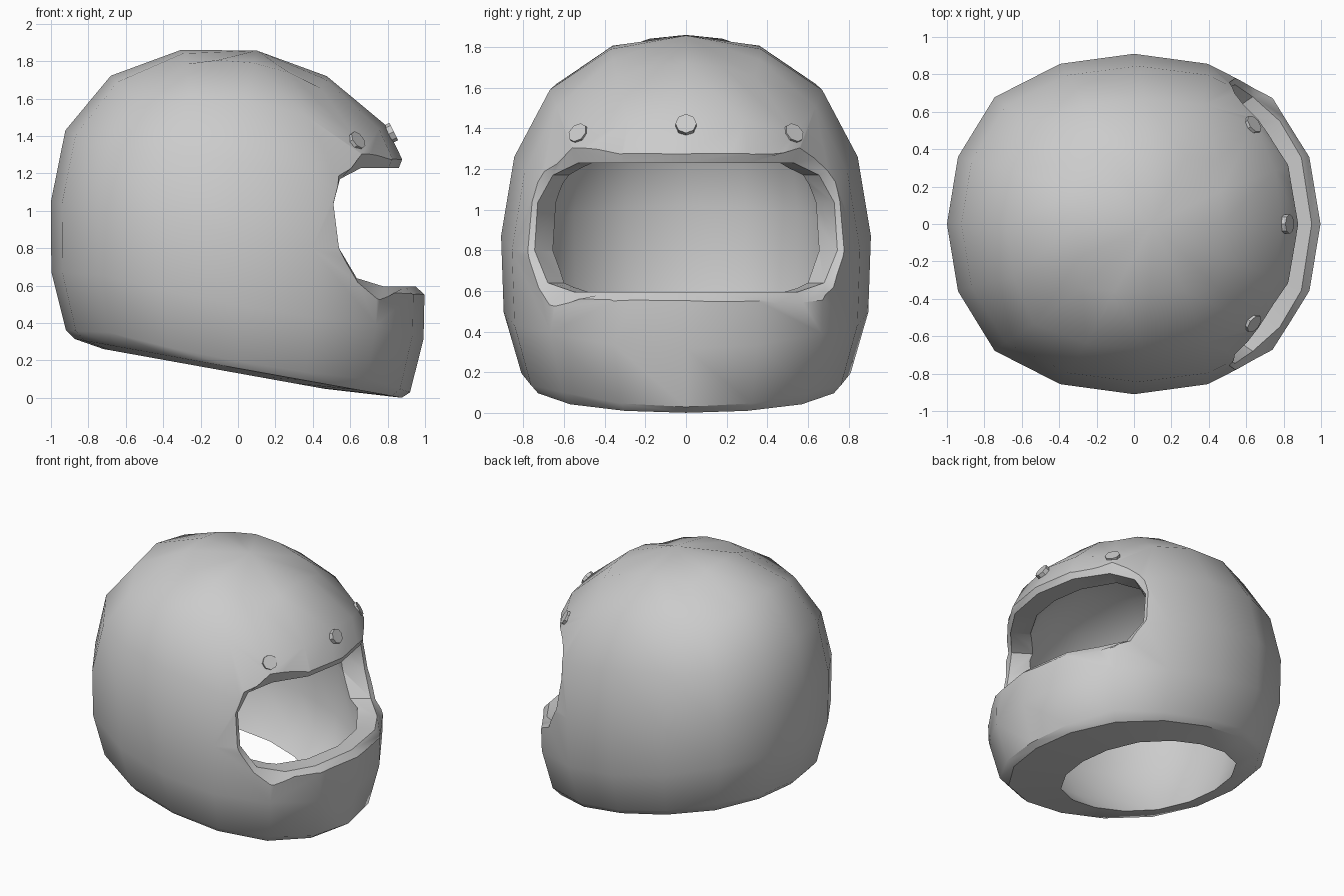
import bpy, bmesh, math
from mathutils import Vector

if "Cube" in bpy.data.objects:
    bpy.data.objects.remove(bpy.data.objects["Cube"])

TILT = 0.18      # rings slope down towards the face opening (+x)


def make_object(name, bm):
    bmesh.ops.recalc_face_normals(bm, faces=bm.faces)
    mesh = bpy.data.meshes.new(name)
    bm.to_mesh(mesh)
    bm.free()
    ob = bpy.data.objects.new(name, mesh)
    bpy.context.collection.objects.link(ob)
    return ob


def select_only(ob):
    bpy.ops.object.select_all(action='DESELECT')
    ob.select_set(True)
    bpy.context.view_layer.objects.active = ob


def loft(name, start, loops, end):
    """Closed solid: a pole, a stack of point loops, another pole."""
    bm = bmesh.new()
    first, last = bm.verts.new(start), bm.verts.new(end)
    rows = [[bm.verts.new(p) for p in loop] for loop in loops]
    n = len(rows[0])
    for i in range(n):
        j = (i + 1) % n
        bm.faces.new((first, rows[0][i], rows[0][j]))
        bm.faces.new((last, rows[-1][j], rows[-1][i]))
        for a, b in zip(rows, rows[1:]):
            bm.faces.new((a[i], b[i], b[j], a[j]))
    return make_object(name, bm)


def ring(cx, cz, rx, ry, corner=0.735, drop=0.0):
    """16-sided ring; corner = how square it is, drop = how far corners sink."""
    m, n = 0.94 + (corner - 0.74) * 0.2, corner * 0.53
    quarter = [(1, 0, 0), (m, n, 0.25), (corner, corner, 1), (n, m, 0.25)]
    pts = []
    for turn in range(4):
        for u, v, d in quarter:
            for _ in range(turn):
                u, v = -v, u
            pts.append((cx + rx * u, ry * v, cz - TILT * rx * u - drop * d))
    return pts


# Shell: outer skin down to the neck hole, then the inner skin back up
outer = [(0.085, 1.79, 0.39, 0.37, 0.92, 0.07),
         (0.055, 1.59, 0.735, 0.67, 0.80, 0.11),
         (0.022, 1.26, 0.945, 0.845, 0.75, 0.06),
         (0, 0.87, 1.0, 0.91, 0.745, 0),
         (-0.003, 0.495, 0.995, 0.897, 0.745, -0.03),
         (0, 0.195, 0.92, 0.81, 0.75, -0.03),
         (0, 0.158, 0.875, 0.775, 0.735, 0)]
inner = [(-0.13, 0.155, 0.59, 0.565), (-0.05, 0.27, 0.72, 0.66),
         (0, 0.50, 0.83, 0.74), (0, 0.87, 0.84, 0.75),
         (0.02, 1.20, 0.79, 0.70), (0.05, 1.44, 0.60, 0.54),
         (0.08, 1.60, 0.32, 0.29)]
shell = loft("helmet_shell", (0.10, 0, 1.857),
             [ring(*r) for r in outer + inner], (0.10, 0, 1.66))

# Face opening: half outlines on the skin and at the inner edge of the flat rim
edge = [(0.88, 0, 1.28), (0.825, 0.32, 1.28), (0.66, 0.55, 1.275),
        (0.54, 0.69, 1.185), (0.51, 0.775, 1.04), (0.54, 0.79, 0.80),
        (0.64, 0.72, 0.62), (0.80, 0.57, 0.55), (0.935, 0.376, 0.55),
        (1.0, 0, 0.55)]
lip = [(0.86, 0, 1.23), (0.805, 0.31, 1.23), (0.66, 0.53, 1.23),
       (0.545, 0.655, 1.17), (0.51, 0.73, 1.035), (0.54, 0.745, 0.80),
       (0.635, 0.68, 0.64), (0.78, 0.55, 0.595), (0.895, 0.355, 0.595),
       (0.95, 0, 0.595)]


def mirrored(half):
    return half + [(x, -y, z) for x, y, z in reversed(half[1:-1])]


edge, lip = mirrored(edge), mirrored(lip)
outside = [Vector(e) + 2.5 * (Vector(e) - Vector(l)) for e, l in zip(edge, lip)]
deep = [(x - 0.30, y * 0.70, z) for x, y, z in lip]
cutter = loft("opening_cutter", (1.6, 0, 0.9), [outside, lip, deep], (0.2, 0, 0.9))
cutter.hide_render = True

mod = shell.modifiers.new("face_opening", 'BOOLEAN')
mod.operation = 'DIFFERENCE'
mod.solver = 'EXACT'
mod.object = cutter
select_only(shell)
bpy.ops.object.modifier_apply(modifier=mod.name)
bpy.data.objects.remove(cutter, do_unlink=True)
select_only(shell)
bpy.ops.object.shade_smooth_by_angle(angle=math.radians(37))

# Snap studs above the opening
studs = [("stud_centre", (0.815, 0, 1.415), (0.88, 0, 0.45)),
         ("stud_left", (0.63, 0.525, 1.37), (0.68, 0.5, 0.5)),
         ("stud_right", (0.63, -0.525, 1.37), (0.68, -0.5, 0.5))]
for name, pos, normal in studs:
    bpy.ops.mesh.primitive_cylinder_add(
        vertices=8, radius=0.052, depth=0.04, location=pos,
        rotation=Vector(normal).to_track_quat('Z', 'Y').to_euler())
    bpy.context.object.name = name
